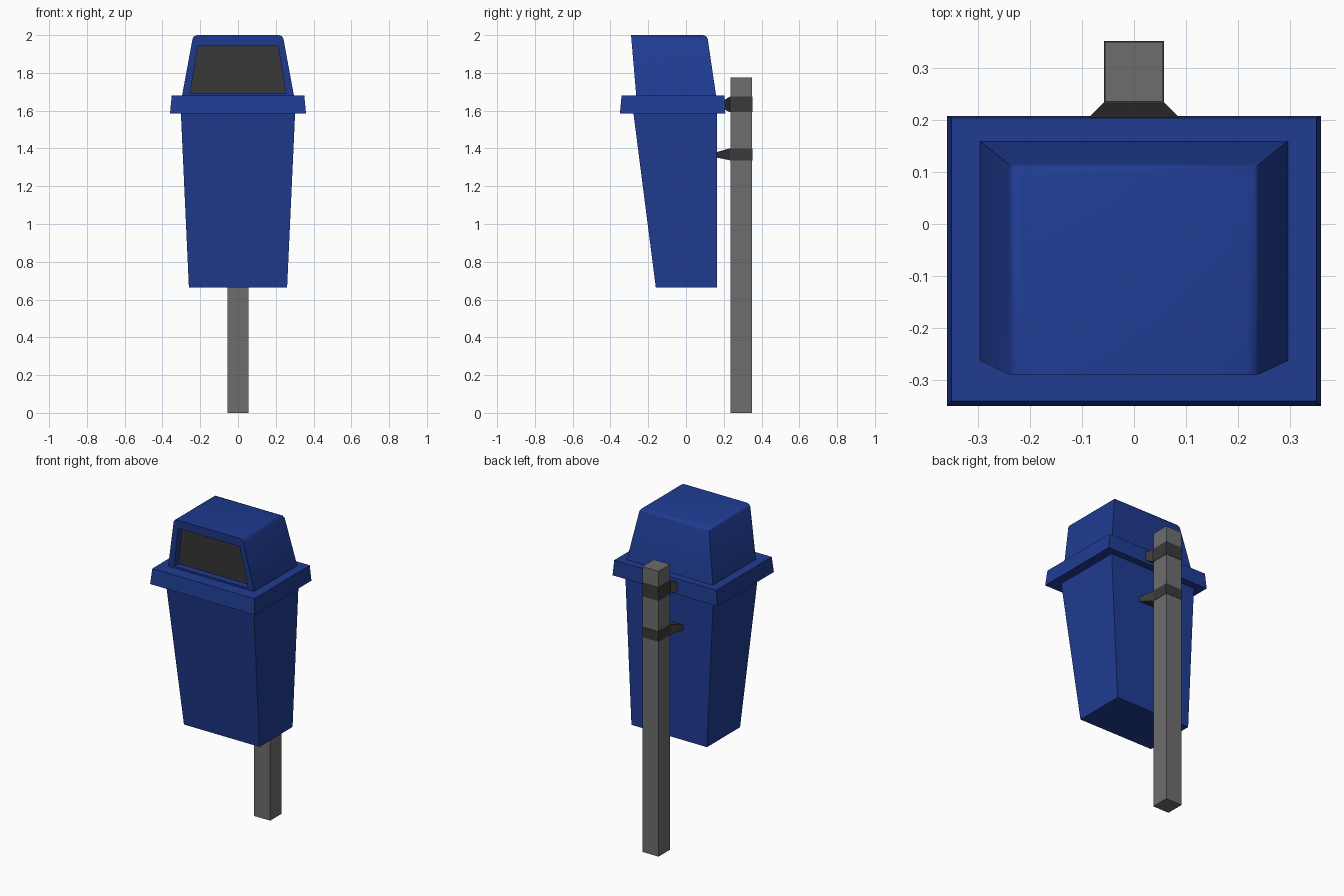
import bpy, bmesh
from math import radians
from mathutils import Vector

if "Cube" in bpy.data.objects:
    bpy.data.objects.remove(bpy.data.objects["Cube"])


def material(name, rgb):
    m = bpy.data.materials.new(name)
    m.diffuse_color = (*rgb, 1)
    m.use_nodes = True
    m.node_tree.nodes["Principled BSDF"].inputs["Base Color"].default_value = m.diffuse_color
    return m


BLUE = material("blue_plastic", (0.014, 0.045, 0.29))
DARK = material("dark_metal", (0.042, 0.042, 0.042))
GREY = material("post_grey", (0.155, 0.155, 0.155))


def level(hx, y0, y1, z):
    """Horizontal rectangle."""
    return [(-hx, y0, z), (hx, y0, z), (hx, y1, z), (-hx, y1, z)]


def upright(hx, y, z0, z1):
    """Rectangle standing across the y axis."""
    return [(-hx, y, z0), (hx, y, z0), (hx, y, z1), (-hx, y, z1)]


def loft(rings):
    """Closed bmesh skin through four-point rings."""
    bm = bmesh.new()
    rows = [[bm.verts.new(p) for p in r] for r in rings]
    for a, b in zip(rows, rows[1:]):
        for i in range(4):
            j = (i + 1) % 4
            bm.faces.new((a[i], a[j], b[j], b[i]))
    bm.faces.new(rows[0])
    bm.faces.new(rows[-1])
    bmesh.ops.recalc_face_normals(bm, faces=bm.faces)
    return bm


def finish(name, bm, *mats):
    me = bpy.data.meshes.new(name)
    bm.to_mesh(me)
    bm.free()
    for m in mats:
        me.materials.append(m)
    ob = bpy.data.objects.new(name, me)
    bpy.context.collection.objects.link(ob)
    return ob


# Tapered bin body and the collar around its top
finish("bin_body", loft([level(0.26, -0.16, 0.165, 0.665),
                         level(0.303, -0.28, 0.165, 1.60)]), BLUE)
finish("collar", loft([level(0.36, -0.35, 0.208, 1.585),
                       level(0.351, -0.341, 0.204, 1.68)]), BLUE)

# Hood with a recessed dark flap in its front
bm = loft([level(0.297, -0.263, 0.16, 1.675), level(0.237, -0.291, 0.112, 2.0)])
top_edges = [e for e in bm.edges
             if all(v.co.z > 1.9 for v in e.verts)
             and any(v.co.y > 0 for v in e.verts)]
top_edges += []
front = min(bm.faces, key=lambda f: f.calc_center_median().y)
bmesh.ops.inset_individual(bm, faces=[front], thickness=0.03)
for v in front.verts:
    high = v.co.z > 1.85
    z = 1.946 if high else 1.692
    x = 0.212 if high else 0.253
    y = -0.263 - 0.028 * (z - 1.675) / 0.325
    v.co = Vector((x if v.co.x > 0 else -x, y, z))
flap = bmesh.ops.extrude_discrete_faces(bm, faces=[front])["faces"][0]
bmesh.ops.translate(bm, vec=(0, 0.04, 0), verts=flap.verts)
flap.material_index = 1
bmesh.ops.bevel(bm, geom=top_edges, offset=0.02, segments=2, profile=0.5,
                affect='EDGES')
hood = finish("hood", bm, BLUE, DARK)
bpy.context.view_layer.objects.active = hood
hood.select_set(True)
bpy.ops.object.shade_smooth_by_angle(angle=radians(42))

# Square post behind the bin
finish("post", loft([level(0.056, 0.236, 0.35, 0), level(0.056, 0.236, 0.35, 1.775)]), GREY)

# Clamps: a band round the post flaring into a foot on the bin
for name, y, hx, foot, band in (
        ("upper_clamp", 0.20, 0.092, (1.607, 1.655), (1.592, 1.675)),
        ("lower_clamp", 0.16, 0.10, (1.352, 1.38), (1.337, 1.401))):
    finish(name, loft([upright(hx, y, *foot), upright(0.058, 0.234, *band),
                       upright(0.058, 0.352, *band)]), DARK)
